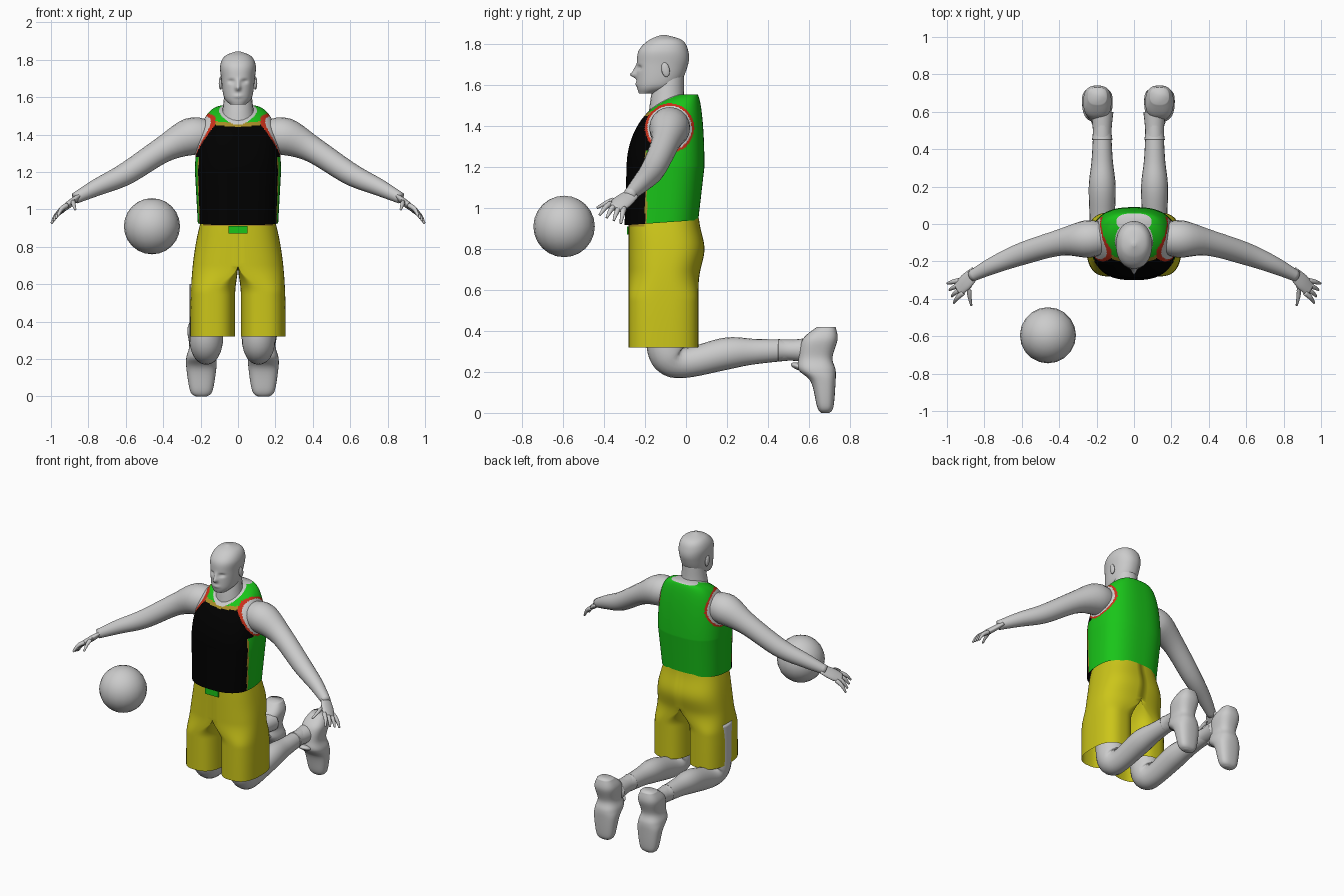
import bpy, bmesh, math
from mathutils import Vector

old = bpy.data.objects.get("Cube")
if old:
    bpy.data.objects.remove(old)


def material(name, red, green, blue):
    mat = bpy.data.materials.new(name)
    mat.use_nodes = True
    color = (red, green, blue, 1)
    mat.diffuse_color = color
    mat.node_tree.nodes["Principled BSDF"].inputs["Base Color"].default_value = color
    return mat


GREY = material("plain grey", 0.6, 0.6, 0.6)
GREEN = material("jersey green", 0.01, 0.56, 0.01)
BLACK = material("jersey black", 0, 0, 0)
YELLOW = material("shorts yellow", 0.6, 0.56, 0.01)
RED = material("trim red", 0.6, 0.03, 0.01)
GOLD = material("trim gold", 0.4, 0.27, 0.02)


def clamp(value):
    return max(0, min(1, value))


def spread(start, stop, steps):
    return [start + (stop - start) * i / steps for i in range(steps + 1)]


def spline(rows, steps):
    """Smoothly resample a list of number tuples."""
    result, last = [], len(rows) - 1
    for position in spread(0, last, steps):
        k = min(int(position), last - 1)
        t = position - k
        a, b, c, d = (rows[max(0, min(last, k + j))] for j in (-1, 0, 1, 2))
        result.append(tuple(
            q + t / 2 * (r - p + t * (2 * p - 5 * q + 4 * r - s + t * (3 * (q - r) + s - p)))
            for p, q, r, s in zip(a, b, c, d)))
    return result


def oval(z, front, back, half_width, segments, power=2.6):
    """Horizontal superellipse ring reaching from front to back."""
    def bulge(value):
        return math.copysign(abs(value) ** (2 / power), value)

    ring = []
    for i in range(segments):
        angle = math.tau * i / segments
        x = half_width * bulge(math.cos(angle))
        y = (front + back + (back - front) * bulge(math.sin(angle))) / 2
        ring.append(Vector((x, y, z)))
    return ring


def loft(name, rings, materials, rule=None, bottom=True, top=True):
    """Skin a row of rings; rule picks the material from the face centre."""
    bm = bmesh.new()
    loops = [[bm.verts.new(point) for point in ring] for ring in rings]
    for lower, upper in zip(loops, loops[1:]):
        for i in range(len(lower)):
            bm.faces.new((lower[i - 1], lower[i], upper[i], upper[i - 1]))
    if bottom:
        bm.faces.new(loops[0])
    if top:
        bm.faces.new(loops[-1])
    bmesh.ops.recalc_face_normals(bm, faces=bm.faces)
    for face in bm.faces:
        face.smooth = True
        if rule:
            face.material_index = rule(face.calc_center_median())
    mesh = bpy.data.meshes.new(name)
    bm.to_mesh(mesh)
    bm.free()
    for mat in materials:
        mesh.materials.append(mat)
    part = bpy.data.objects.new(name, mesh)
    bpy.context.collection.objects.link(part)
    return part


def tube(name, rows, side, flat=1, steps=24, segments=20):
    """Limb through (x, y, z, radius); flat scales the radius across side."""
    rows = spline(rows, steps)
    rings = []
    for i, (x, y, z, radius) in enumerate(rows):
        before, after = rows[max(i - 1, 0)], rows[min(i + 1, steps)]
        along = (Vector(after[:3]) - Vector(before[:3])).normalized()
        u = Vector(side)
        u = (u - along * u.dot(along)).normalized()
        v = along.cross(u) * flat
        angles = [math.tau * k / segments for k in range(segments)]
        rings.append([Vector((x, y, z)) + radius * (u * math.cos(w) + v * math.sin(w)) for w in angles])
    return loft(name, rings, [GREY])


def ellipsoid(name, location, scale, tilt=0):
    bpy.ops.mesh.primitive_uv_sphere_add(segments=20, ring_count=12, location=location)
    part = bpy.context.object
    part.name, part.scale = name, scale
    part.rotation_euler.x = tilt
    part.data.materials.append(GREY)
    bpy.ops.object.shade_smooth()


# Jersey: black front, green sides and back, trimmed armholes and neckline
def jersey_ring(z):
    rounding = math.sqrt(1 - max(0, (z - 1.2) / 0.36) ** 2)
    taper = max(0, (1.2 - z) / 0.27)
    half_width = 0.23 * math.sqrt(rounding) - 0.015 * taper
    ring = oval(z, 0.02 - 0.31 * rounding - 0.01 * taper, 0.05 + 0.04 * rounding - 0.03 * taper, half_width, 160)
    for point in ring:
        point.z += 0.07 * (point.y + 0.1) * clamp(taper)
    return ring


def jersey_rule(center):
    x, y, z = abs(center.x), center.y, center.z
    if z > 1.44 and math.hypot(x / 0.1, (y + 0.09) / 0.11) < 1:
        return 0
    armhole = math.hypot(y + 0.08, z - 1.39) / 0.12
    if x > 0.12 and armhole < 1:
        return 3 if armhole > 0.9 else 0
    strap = 1.44 + x / 10
    if z > strap:
        return 4 if z < strap + 0.02 and y < -0.1 else 1
    seam = -0.2 if z < 1.28 else -0.15
    if y < seam:
        return 2
    return 4 if y < seam + 0.01 else 1


jersey_rings = [jersey_ring(z) for z in spread(0.93, 1.555, 130)]
loft("jersey", jersey_rings, [GREY, GREEN, BLACK, RED, GOLD], jersey_rule, bottom=False)


# Shorts: a half waist that narrows into one leg, mirrored
def shorts_ring(z):
    half_width = 0.255 - 0.06 * ((z - 0.32) / 0.63) ** 3
    back = 0.06 + 0.03 * math.exp(-((z - 0.8) / 0.1) ** 2)
    gap = 0.015
    blend = clamp((z - 0.55) / 0.15)
    blend *= blend * (3 - 2 * blend)
    leg = oval(z, -0.28, back, (half_width - gap) / 2, 64)
    waist = oval(z, -0.28, back, half_width, 64)
    for p, q in zip(leg, waist):
        p.x += (half_width + gap) / 2
        q.x = max(q.x, 0)
    return [p.lerp(q, blend) for p, q in zip(leg, waist)]


shorts = loft("shorts", [shorts_ring(z) for z in spread(0.32, 0.95, 48)], [YELLOW, GOLD],
              lambda center: int(center.z > 0.91 and center.y < -0.2), bottom=False, top=False)
shorts.modifiers.new("Mirror", "MIRROR")

# Waist tie
bpy.ops.mesh.primitive_cube_add(size=1, location=(0, -0.284, 0.89))
tie = bpy.context.object
tie.name, tie.scale = "waist_tie", (0.1, 0.009, 0.04)
tie.data.materials.append(GREEN)

# Head: oval slices (height, front, back, half width) with the face pushed in and out
slices = [(1.56, -0.23, -0.15, 0.04), (1.6, -0.24, -0.04, 0.075), (1.7, -0.24, 0.01, 0.09),
          (1.77, -0.23, 0.01, 0.095), (1.82, -0.18, -0.02, 0.07), (1.845, -0.12, -0.1, 0.01)]


def face_push(x, z):
    def bump(across, height, width, tall):
        return math.exp(-((abs(x) - across) / width) ** 2 - ((z - height) / tall) ** 2)

    nose = 0.03 * bump(0, 1.65, 0.013, 0.014) + 0.014 * bump(0, 1.675, 0.01, 0.02)
    lips = bump(0, 1.605, 0.025, 0.01) / 150
    eyes = 0.014 * bump(0.036, 1.685, 0.017, 0.01)
    return eyes - nose - lips


head_rings = [oval(*row, 72, 2.2) for row in spline(slices, 64)]
for ring in head_rings:
    for point in ring:
        if point.y < -0.12:
            point.y += face_push(point.x, point.z)
loft("head", head_rings, [GREY])
tube("neck", [(0, -0.08, 1.42, 0.11), (0, -0.09, 1.52, 0.085), (0, -0.08, 1.65, 0.07)], (1, 0, 0))

# Limbs on both sides
for sign, label in ((1, "left"), (-1, "right")):
    def limb(part, rows, side, shift=0, **options):
        rows = [(sign * x + shift, *rest) for x, *rest in rows]
        tube(f"{label}_{part}", rows, (sign * side[0], *side[1:]), **options)

    ellipsoid(label + "_ear", (sign * 0.093, -0.1, 1.675), (0.01, 0.02, 0.036), 0.2)

    # Arm and open hand
    limb("arm", [(0.15, -0.08, 1.39, 0.08), (0.25, -0.08, 1.39, 0.1), (0.4, -0.1, 1.32, 0.07),
                 (0.6, -0.16, 1.19, 0.06), (0.75, -0.22, 1.12, 0.046), (0.87, -0.28, 1.06, 0.03)], (0, 1, 0))
    across = Vector((-0.3, -0.9, 0.35))
    limb("palm", [(0.85, -0.26, 1.07, 0.035), (0.9, -0.31, 1.03, 0.046), (0.94, -0.35, 1, 0.038)],
         across, flat=0.4, steps=10)
    knuckles, reach = Vector((0.925, -0.335, 1.01)), Vector((0.98, -0.37, 0.945))
    digits = [("thumb", Vector((0.88, -0.31, 1.05)), Vector((0.87, -0.435, 1)))]
    for i, offset in enumerate(spread(0.036, -0.036, 3)):
        digits.append((f"finger_{i + 1}", knuckles + across * offset, reach + across * offset * 1.6))
    for part, root, tip in digits:
        bend = root.lerp(tip, 0.5) + Vector((0.006, 0, 0.008))
        limb(part, [(*root, 0.014), (*bend, 0.012), (*tip, 0.006)], (0, 1, 0.3), steps=8, segments=10)

    # Kneeling leg and sock
    profile = [(-0.1, 0.6, 0.09), (-0.1, 0.4, 0.09), (-0.08, 0.28, 0.088), (0, 0.245, 0.068),
               (0.2, 0.29, 0.072), (0.35, 0.3, 0.056), (0.58, 0.31, 0.044)]
    limb("leg", [(0.14, *row) for row in profile], (1, 0, 0), shift=-0.03, flat=1.08, steps=40)
    limb("sock", [(0.14, y, 0.306, radius) for y, radius in ((0.45, 0.055), (0.5, 0.05), (0.6, 0.06))],
         (1, 0, 0), shift=-0.03)

    # Shoe hanging toe down, slices as for the head, with a grooved sole
    slices = [(0, 0.66, 0.7, 0.03), (0.03, 0.64, 0.72, 0.06), (0.15, 0.61, 0.73, 0.08), (0.21, 0.55, 0.73, 0.08),
              (0.27, 0.55, 0.715, 0.065), (0.36, 0.57, 0.74, 0.075), (0.42, 0.64, 0.73, 0.05)]
    shoe_rings = [oval(*row, 32) for row in spline(slices, 40)]
    shoe = loft(label + "_shoe", shoe_rings, [GREY])
    shoe.location.x = sign * 0.166 - 0.03
    ellipsoid(label + "_shoe_tongue", (sign * 0.155 - 0.03, 0.555, 0.225), (0.045, 0.045, 0.018), -0.3)

# Ball beside the right hand
ellipsoid("game_ball", (-0.46, -0.595, 0.91), (0.15, 0.15, 0.15))
